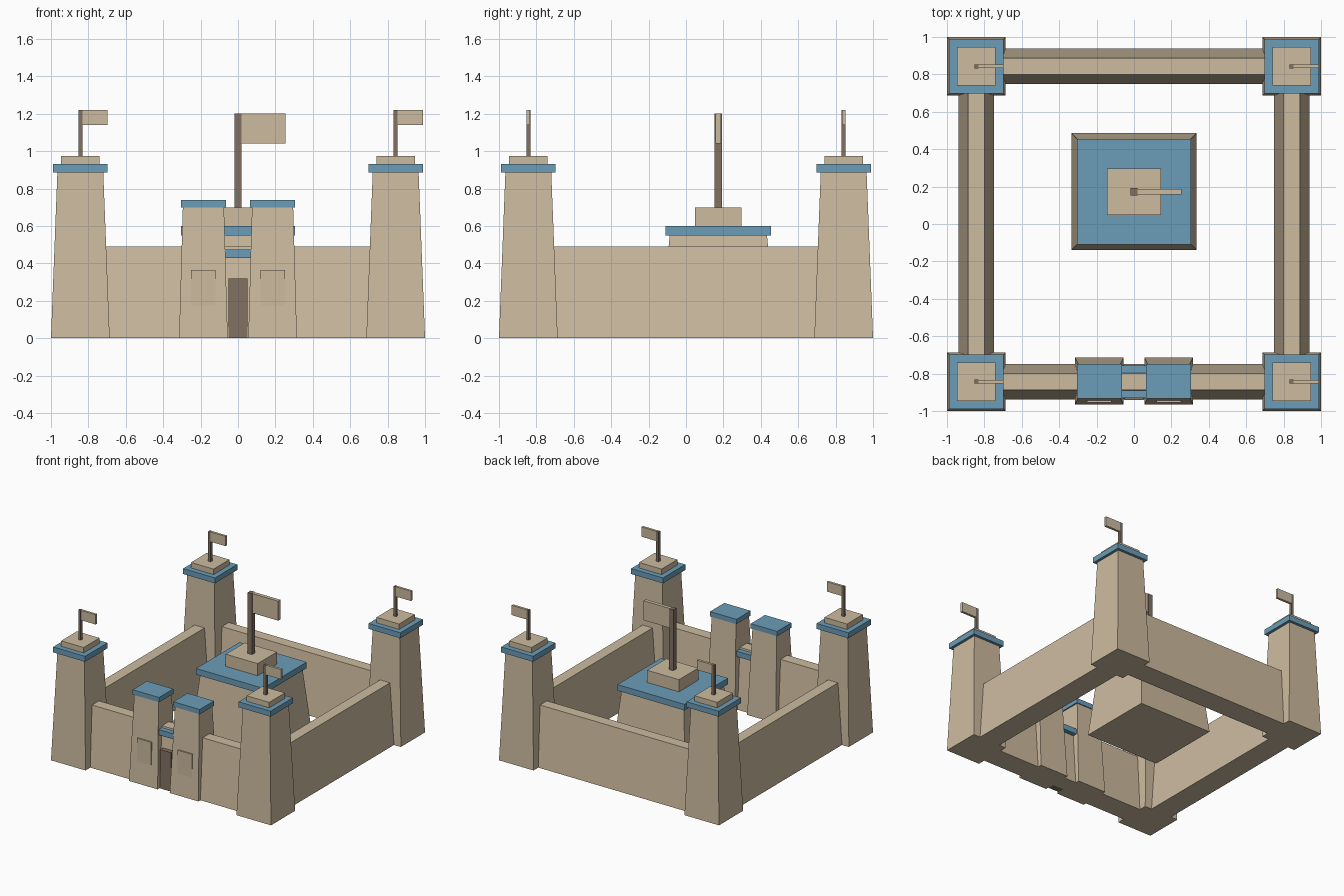
import bpy
import bmesh

cube = bpy.data.objects.get("Cube")
if cube:
    bpy.data.objects.remove(cube, do_unlink=True)


def make_material(name, rgb):
    mat = bpy.data.materials.new(name)
    mat.use_nodes = True
    mat.diffuse_color = (*rgb, 1)
    mat.node_tree.nodes["Principled BSDF"].inputs["Base Color"].default_value = (*rgb, 1)
    return mat


SAND = make_material("sandstone", (0.61, 0.50, 0.35))
BLUE = make_material("blue_trim", (0.147, 0.337, 0.479))
WOOD = make_material("dark_wood", (0.225, 0.171, 0.122))


def block(name, mat, x, y, z0, z1, size, top=None):
    """Box centred on (x, y) from z0 to z1, tapering from size to top."""
    bm = bmesh.new()
    bmesh.ops.create_cube(bm, size=1)
    for v in bm.verts:
        upper = v.co.z > 0
        w, d = (top or size) if upper else size
        v.co = (x + v.co.x * w, y + v.co.y * d, z1 if upper else z0)
    mesh = bpy.data.meshes.new(name)
    bm.to_mesh(mesh)
    bm.free()
    mesh.materials.append(mat)
    obj = bpy.data.objects.new(name, mesh)
    bpy.context.collection.objects.link(obj)
    return obj


def flagpole(name, x, y, z0, z1, pole, length, height, thick):
    """Square pole with a banner flying towards +x."""
    block(name + "_pole", WOOD, x, y, z0, z1, (pole, pole))
    block(name + "_flag", SAND, x + (pole + length) / 2, y, z1 - height, z1, (length, thick))


C = 0.843       # distance of walls and corner towers from the centre

# Corner towers
for sx, side in ((-1, "right"), (1, "left")):
    for sy, end in ((-1, "front"), (1, "back")):
        name = f"{end}_{side}_tower"
        x, y = sx * C, sy * C
        block(name, SAND, x, y, 0, 0.89, (0.314, 0.314), (0.245, 0.245))
        block(name + "_cap", BLUE, x, y, 0.885, 0.93, (0.29, 0.29))
        block(name + "_roof", SAND, x, y, 0.93, 0.975, (0.205, 0.205))
        flagpole(name, x, y, 0.97, 1.22, 0.022, 0.135, 0.08, 0.02)

# Curtain walls
for s, end, side in ((-1, "front", "right"), (1, "back", "left")):
    block(end + "_wall", SAND, 0, s * C, 0, 0.49, (1.62, 0.19), (1.62, 0.09))
    block(side + "_wall", SAND, s * C, 0, 0, 0.49, (0.19, 1.62), (0.09, 1.62))

# Gatehouse towers with raised front panels
for s, side in ((-1, "right"), (1, "left")):
    name = side + "_gate_tower"
    block(name, SAND, s * 0.185, -0.84, 0, 0.70, (0.26, 0.25), (0.22, 0.17))
    block(name + "_cap", BLUE, s * 0.185, -0.84, 0.70, 0.74, (0.24, 0.185))
    block(name + "_panel", SAND, s * 0.185, -0.92, 0.1, 0.365, (0.13, 0.07))

# Gate between them
block("gate_lintel", BLUE, 0, -C, 0.43, 0.475, (0.16, 0.175))
block("gate_door", WOOD, 0, -0.913, 0, 0.32, (0.1, 0.054))

# Central keep
K = 0.173
block("keep", SAND, 0, K, 0, 0.55, (0.67, 0.625), (0.565, 0.52))
block("keep_cap", BLUE, 0, K, 0.55, 0.60, (0.61, 0.565))
block("keep_roof", SAND, 0, K, 0.60, 0.70, (0.29, 0.25))
flagpole("keep", 0, K, 0.69, 1.20, 0.04, 0.235, 0.16, 0.03)
